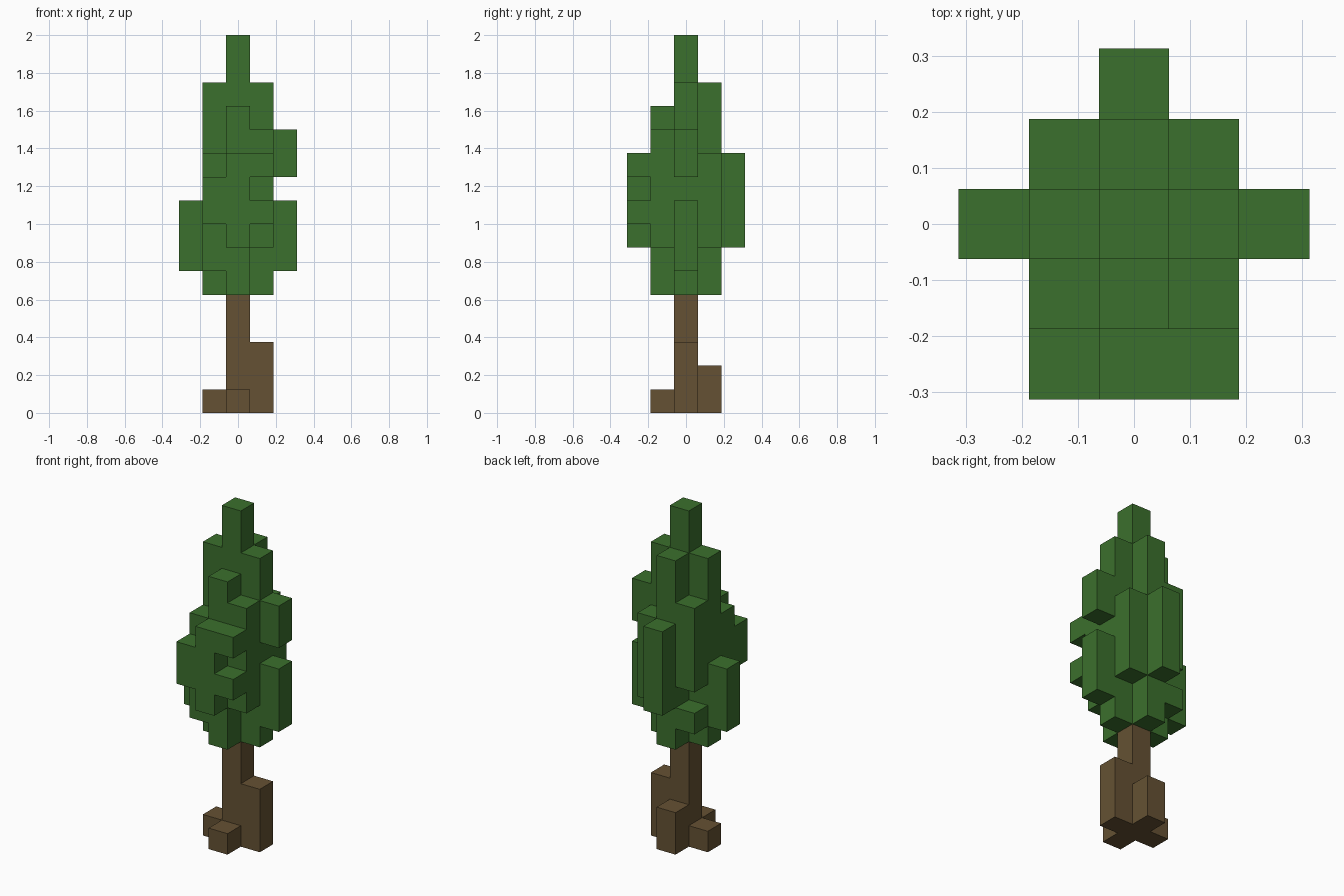
import bpy
import bmesh
from mathutils import Vector

CELL = 0.125

cube = bpy.data.objects.get("Cube")
if cube:
    bpy.data.objects.remove(cube, do_unlink=True)


def make_material(name, rgb):
    mat = bpy.data.materials.new(name)
    mat.use_nodes = True
    color = (*rgb, 1.0)
    mat.diffuse_color = color
    bsdf = mat.node_tree.nodes["Principled BSDF"]
    bsdf.inputs["Base Color"].default_value = color
    bsdf.inputs["Roughness"].default_value = 0.9
    return mat


def fill(columns):
    """Turn {(x, y): [(bottom, top), ...]} into a set of filled cells."""
    return {(x, y, z) for (x, y), spans in columns.items()
            for low, high in spans for z in range(low, high)}


def build_blocks(name, cells, solid, mat):
    """Make a shell of the cells, leaving out faces buried in the solid."""
    bm = bmesh.new()
    for cell in cells:
        center = Vector(cell) + Vector((0, 0, 0.5))
        for axis in range(3):
            for sign in (-1, 1):
                normal = Vector((0, 0, 0))
                normal[axis] = sign
                if tuple(int(c + n) for c, n in zip(cell, normal)) in solid:
                    continue
                u = Vector((0, 0, 0))
                u[(axis + 1) % 3] = 0.5
                v = normal.cross(u)
                mid = center + normal * 0.5
                corners = (mid - u - v, mid + u - v, mid + u + v, mid - u + v)
                bm.faces.new([bm.verts.new(p * CELL) for p in corners])
    bmesh.ops.remove_doubles(bm, verts=bm.verts, dist=CELL / 100)
    mesh = bpy.data.meshes.new(name)
    bm.to_mesh(mesh)
    bm.free()
    mesh.materials.append(mat)
    obj = bpy.data.objects.new(name, mesh)
    bpy.context.collection.objects.link(obj)
    return obj


# Trunk with four roots of different heights
trunk = fill({
    (0, 0): [(0, 5)],
    (1, 0): [(0, 3)],
    (-1, 0): [(0, 1)],
    (0, 1): [(0, 2)],
    (0, -1): [(0, 1)],
})

# Foliage columns: core, corners, then outer clumps
foliage = fill({
    (0, 0): [(5, 16)],
    (1, 0): [(5, 14)],
    (-1, 0): [(5, 14)],
    (0, 1): [(5, 14)],
    (0, -1): [(5, 13)],
    (1, 1): [(7, 11)],
    (-1, 1): [(6, 7), (8, 12)],
    (1, -1): [(7, 12)],
    (-1, -1): [(6, 11)],
    (2, 0): [(6, 9), (10, 12)],
    (-2, 0): [(6, 9)],
    (0, 2): [(7, 11)],
    (0, -2): [(7, 11)],
    (1, -2): [(8, 9), (10, 11)],
    (-1, -2): [(8, 10)],
})

solid = trunk | foliage
build_blocks("trunk", trunk, solid, make_material("bark brown", (0.130, 0.083, 0.033)))
build_blocks("foliage", foliage, solid, make_material("leaf green", (0.044, 0.162, 0.026)))
